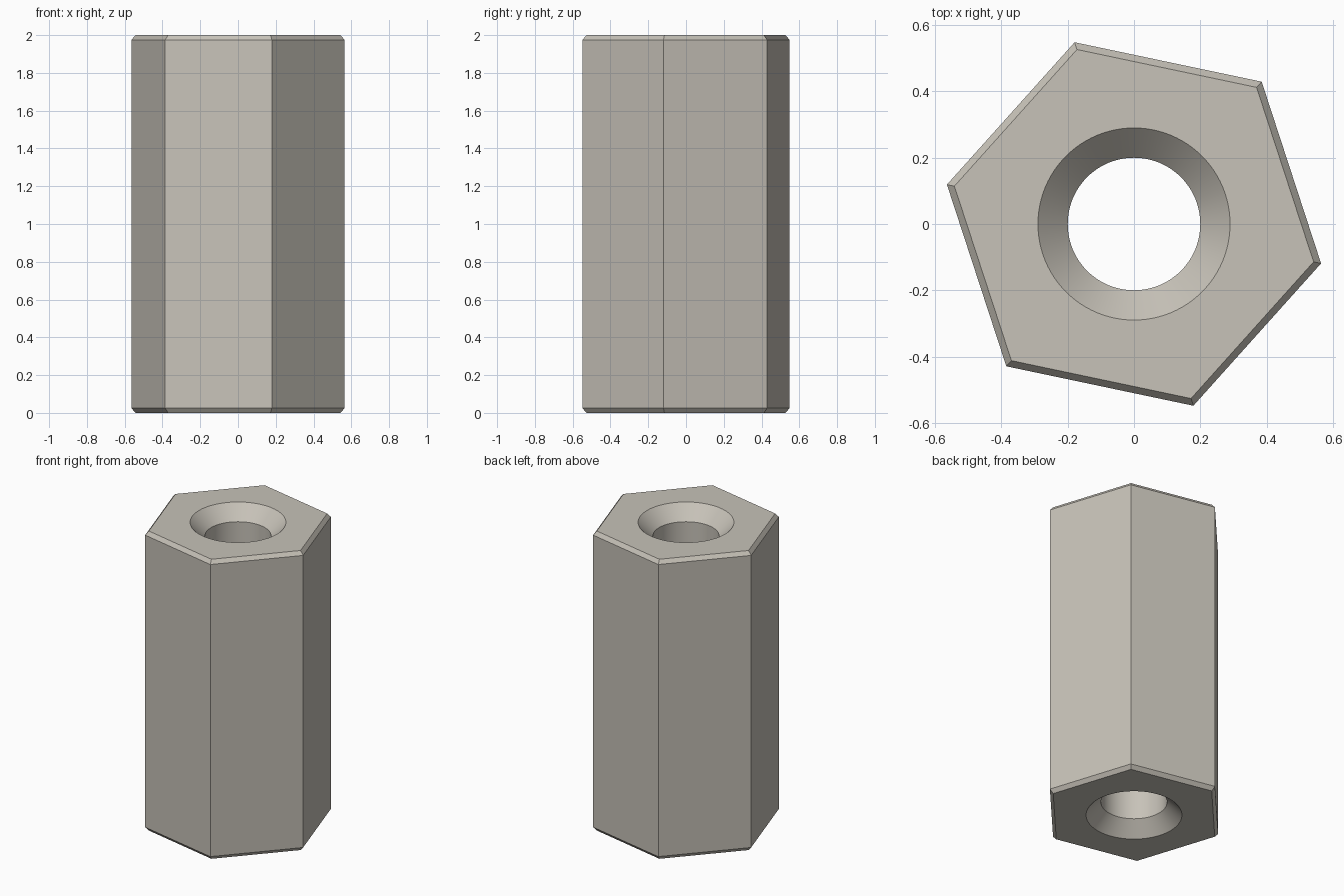
import bpy, bmesh, math

cube = bpy.data.objects.get("Cube")
if cube:
    bpy.data.objects.remove(cube, do_unlink=True)

HEIGHT = 2.0
HEX_RADIUS = 0.577
EDGE_INSET = 0.023
EDGE_HEIGHT = 0.025
BORE = 0.2
SINK = 0.09        # countersink depth and extra radius
MARGIN = 0.1       # how far the cutter reaches past the ends
TURN = math.radians(-11.9)

steel = bpy.data.materials.new("warm grey metal")
steel.use_nodes = True
colour = (0.57, 0.54, 0.48, 1)
steel.diffuse_color = colour
steel.node_tree.nodes["Principled BSDF"].inputs["Base Color"].default_value = colour


def stacked_rings(name, profile, sides, turn=0):
    """Closed solid from (radius, z) rings, listed bottom to top."""
    bm = bmesh.new()
    rings = []
    for r, z in profile:
        angles = [turn + math.tau * i / sides for i in range(sides)]
        rings.append([bm.verts.new((r * math.cos(a), r * math.sin(a), z)) for a in angles])
    for low, high in zip(rings, rings[1:]):
        for i in range(sides):
            j = (i + 1) % sides
            bm.faces.new((low[i], low[j], high[j], high[i]))
    bm.faces.new(rings[0][::-1])
    bm.faces.new(rings[-1])
    mesh = bpy.data.meshes.new(name)
    bm.to_mesh(mesh)
    bm.free()
    mesh.materials.append(steel)
    obj = bpy.data.objects.new(name, mesh)
    bpy.context.collection.objects.link(obj)
    return obj


# Hexagonal body with chamfered ends
inner = HEX_RADIUS - EDGE_INSET
body = stacked_rings("hex_standoff", [
    (inner, 0), (HEX_RADIUS, EDGE_HEIGHT),
    (HEX_RADIUS, HEIGHT - EDGE_HEIGHT), (inner, HEIGHT)], 6, TURN)

# Through bore, countersunk at both ends
wide = BORE + SINK + MARGIN
cutter = stacked_rings("bore_cutter", [
    (wide, -MARGIN), (BORE, SINK),
    (BORE, HEIGHT - SINK), (wide, HEIGHT + MARGIN)], 96)
cutter.hide_render = True

cut = body.modifiers.new("bore", 'BOOLEAN')
cut.operation = 'DIFFERENCE'
cut.solver = 'EXACT'
cut.object = cutter

bpy.ops.object.select_all(action='DESELECT')
body.select_set(True)
bpy.context.view_layer.objects.active = body
bpy.ops.object.modifier_apply(modifier=cut.name)
bpy.data.objects.remove(cutter, do_unlink=True)

# Round bore stays smooth, the hexagon edges stay sharp
bpy.ops.object.shade_smooth_by_angle(angle=math.radians(30))
